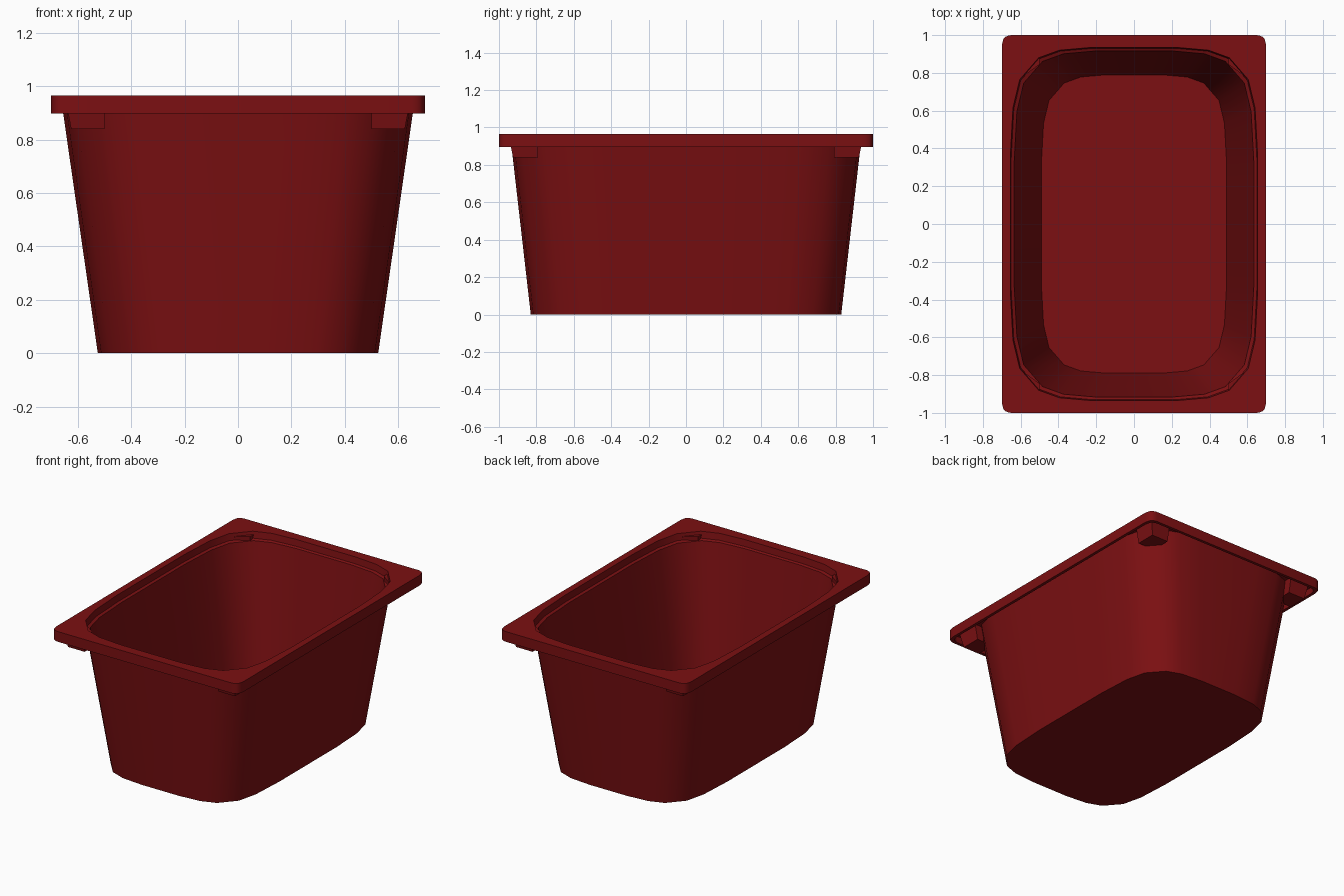
import bpy, bmesh, math

if "Cube" in bpy.data.objects:
    bpy.data.objects.remove(bpy.data.objects["Cube"], do_unlink=True)

red = bpy.data.materials.new("dark_red_plastic")
red.use_nodes = True
colour = (0.20, 0.005, 0.006, 1)
red.diffuse_color = colour
bsdf = red.node_tree.nodes["Principled BSDF"]
bsdf.inputs["Base Color"].default_value = colour
bsdf.inputs["Roughness"].default_value = 0.6

# Corner insets, from the long side round to the short side
ROUND = [(0, .58), (.014, .32), (.05, .17), (.15, .055), (.26, .015), (.43, 0)]
SQUARE = [(0, .06), (.003, .04), (.009, .02), (.02, .009), (.035, .003), (.05, 0)]


def outline(hx, hy, corner, scale):
    """Closed loop of points with the same corner in all four quadrants."""
    quarter = [(hx - dx * scale, hy - dy * scale) for dx, dy in corner]
    back = quarter[::-1]
    return (quarter + [(-x, y) for x, y in back]
            + [(-x, -y) for x, y in quarter] + [(x, -y) for x, y in back])


def make_object(name, bm):
    bmesh.ops.recalc_face_normals(bm, faces=bm.faces[:])
    mesh = bpy.data.meshes.new(name)
    bm.to_mesh(mesh)
    bm.free()
    mesh.materials.append(red)
    ob = bpy.data.objects.new(name, mesh)
    bpy.context.collection.objects.link(ob)
    return ob


def loft(name, rings):
    """Skin a stack of outlines and cap both ends."""
    bm = bmesh.new()
    loops = [[bm.verts.new((x, y, z)) for x, y in pts] for pts, z in rings]
    n = len(loops[0])
    for a, b in zip(loops, loops[1:]):
        for i in range(n):
            j = (i + 1) % n
            bm.faces.new((a[i], a[j], b[j], b[i]))
    bm.faces.new(loops[0])
    bm.faces.new(loops[-1])
    return make_object(name, bm)


# Tapered tub, hollow flange with a down-turned lip, stepped opening, inner floor
sections = [
    (.525, .83, 0, ROUND, .9),
    (.661, .938, .942, ROUND, 1),
    (.68, .98, .942, SQUARE, 1),
    (.68, .98, .897, SQUARE, 1),
    (.70, 1.0, .897, SQUARE, 1),
    (.70, 1.0, .966, SQUARE, 1),
    (.655, .935, .966, ROUND, 1),
    (.65, .93, .922, ROUND, 1),
    (.634, .916, .915, ROUND, 1),
    (.49, .79, .03, ROUND, .8),
]
tub = loft("tub", [(outline(hx, hy, c, s), z) for hx, hy, z, c, s in sections])

bpy.ops.object.select_all(action="DESELECT")
bpy.context.view_layer.objects.active = tub
tub.select_set(True)
bpy.ops.object.shade_smooth_by_angle(angle=math.radians(32))

# Stacking lugs tucked under the flange corners
for fy, end in ((-1, "front"), (1, "back")):
    for fx, side in ((1, "left"), (-1, "right")):
        lug = []
        for grow, z in ((0, .84), (.02, .945)):
            pts = [(.5, .845), (.5, .925 + grow), (.625 + grow, .925 + grow),
                   (.625 + grow, .79), (.575, .79)]
            lug.append(([(fx * x, fy * y) for x, y in pts], z))
        loft(f"corner_lug_{end}_{side}", lug)
